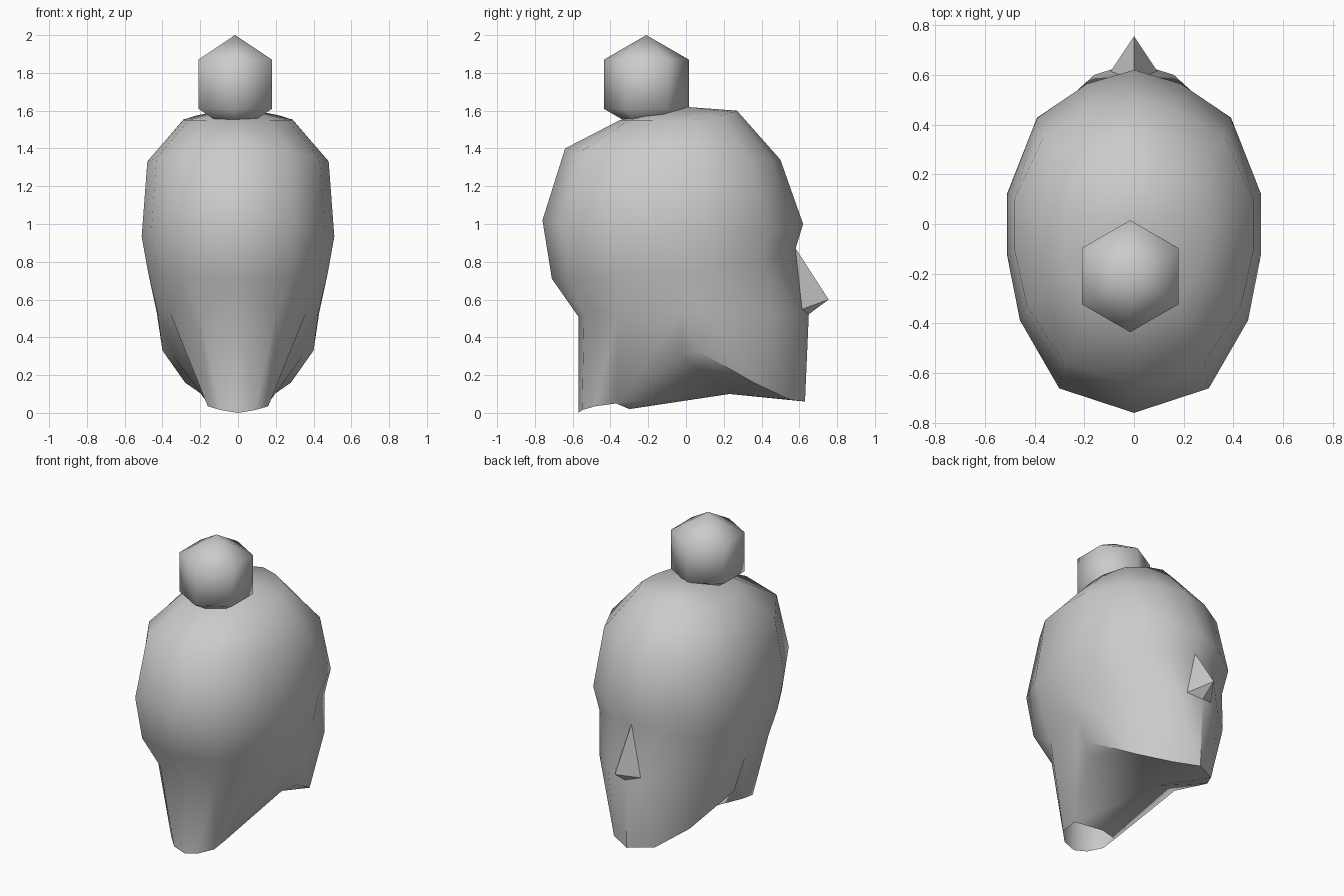
import bpy, bmesh, math

if "Cube" in bpy.data.objects:
    bpy.data.objects.remove(bpy.data.objects["Cube"])


def finish(name, bm, angle):
    bmesh.ops.remove_doubles(bm, verts=bm.verts, dist=0.0005)
    bmesh.ops.recalc_face_normals(bm, faces=bm.faces)
    me = bpy.data.meshes.new(name)
    bm.to_mesh(me)
    bm.free()
    ob = bpy.data.objects.new(name, me)
    bpy.context.collection.objects.link(ob)
    bpy.ops.object.select_all(action='DESELECT')
    ob.select_set(True)
    bpy.context.view_layer.objects.active = ob
    bpy.ops.object.shade_smooth_by_angle(angle=math.radians(angle))
    return ob


def mirrored(bm, pts):
    # add a face on both sides of the head
    for s in (1, -1):
        bm.faces.new([bm.verts.new((s * x, y, z)) for x, y, z in pts])


# normalised half outline of the skull, back to front (x, y)
OUTLINE = [(0, -1), (.59, -.87), (.9, -.51), (1, -.17),
           (1, .2), (.765, .69), (.37, .91), (0, 1)]


def ring(w, yb, yf, zb, zs, zf):
    pts = []
    for x, y in OUTLINE:
        zend, yend = (zb, -yb) if y < 0 else (zf, yf)
        pts.append((x * w, y * yend, zs + (zend - zs) * y * y))
    return pts


head = bmesh.new()

# skull rings: half width, back y, front y, back z, side z, front z
rings = [ring(*r) for r in (
    (.29, -.35, .27, 1.55, 1.55, 1.60),
    (.48, -.64, .50, 1.40, 1.33, 1.34),
    (.51, -.76, .62, 1.02, .93, 1.00),
    (.475, -.71, .58, .71, .74, .87))]
# nape and cheek ring
rings.append([(0, -.57, .51), (.20, -.54, .52), (.36, -.36, .53), (.425, -.02, .53),
              (.43, .13, .53), (.335, .44, .52), (.16, .60, .52), (0, .65, .52)])
for a, b in zip(rings, rings[1:]):
    for i in range(7):
        mirrored(head, [a[i], a[i + 1], b[i + 1], b[i]])
for i in range(7):
    mirrored(head, [(0, 0, 1.62), rings[0][i], rings[0][i + 1]])

# jaw, neck opening and underside
low = rings[-1]
jaw = [(.40, .06, .33), (.28, .36, .16), (.15, .55, .07), (0, .63, .06)]
neck = [(0, -.57, 0), (.09, -.55, .015), (.16, -.48, .035), (.16, -.37, .05), (0, -.30, .02)]
throat, under = (.34, -.02, .30), (0, .23, .10)
for i in range(3):
    mirrored(head, [low[i], low[i + 1], neck[i + 1], neck[i]])
    mirrored(head, [low[i + 4], low[i + 5], jaw[i + 1], jaw[i]])
for face in ([low[3], low[4], jaw[0]], [low[3], jaw[0], throat], [low[3], throat, neck[3]],
             [throat, jaw[0], jaw[1]], [throat, jaw[1], under], [under, jaw[1], jaw[2]],
             [under, jaw[2], jaw[3]], [throat, under, neck[3]], [under, neck[4], neck[3]]):
    mirrored(head, face)
finish("head", head, 45)

# nose wedge
nose = bmesh.new()
bridge, tip, base, wing = (0, .578, .875), (0, .755, .60), (0, .64, .515), (.11, .59, .54)
mirrored(nose, [bridge, tip, wing])
mirrored(nose, [tip, base, wing])
mirrored(nose, [bridge, wing, base])
finish("nose", nose, 45)

# hair bun
bun = bmesh.new()
bmesh.ops.create_uvsphere(bun, u_segments=6, v_segments=3, radius=.26)
bmesh.ops.translate(bun, verts=bun.verts, vec=(-.015, -.21, 1.74))
finish("hair_bun", bun, 80)
